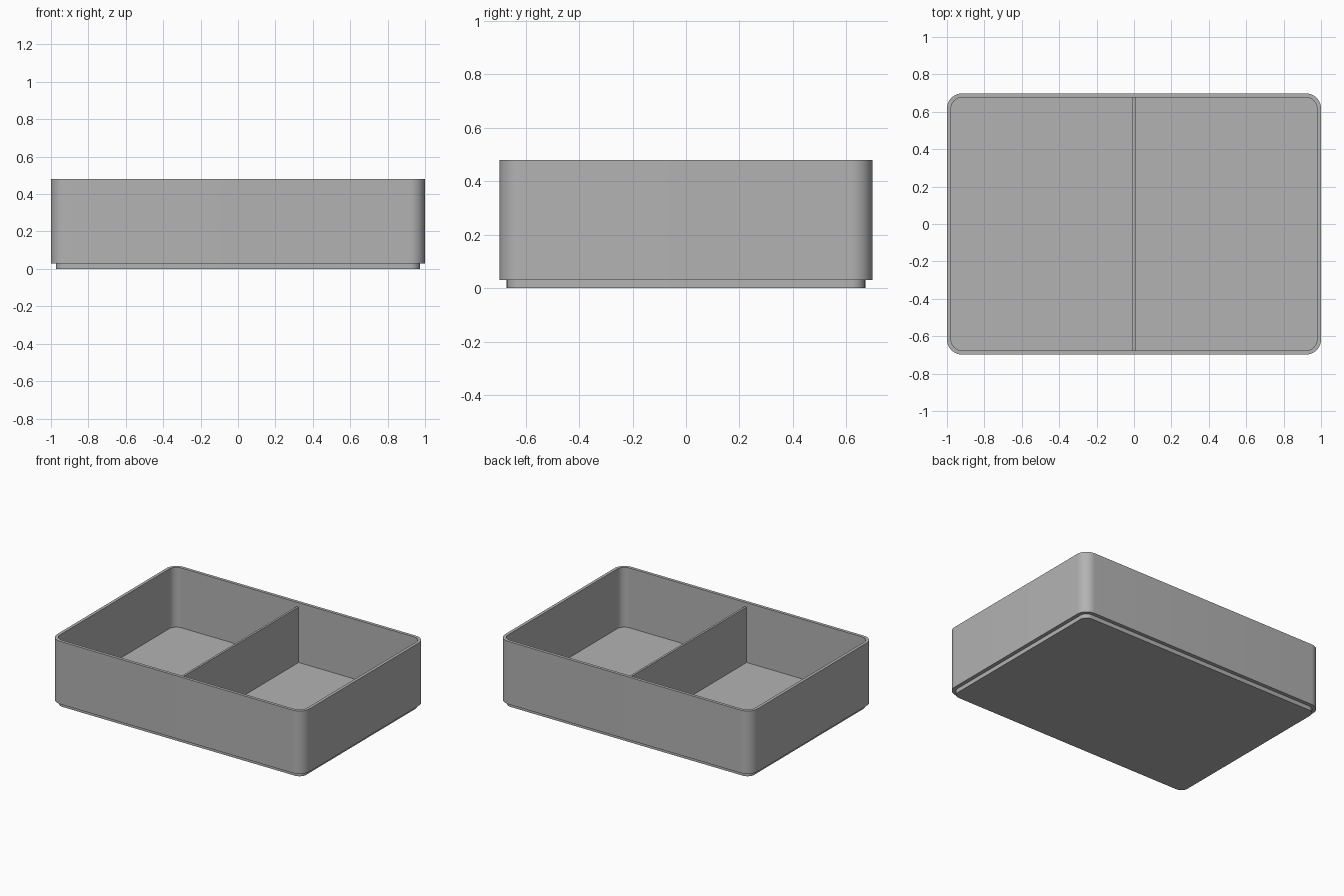
import bpy, bmesh, math

cube = bpy.data.objects.get("Cube")
if cube:
    bpy.data.objects.remove(cube, do_unlink=True)

HALF_X, HALF_Y, HEIGHT, RADIUS = 1.0, 0.698, 0.48, 0.08
WALL, FOOT_INSET, FOOT_HEIGHT = 0.022, 0.027, 0.03
FLOOR = 0.052
CORNER_STEPS = 12

grey = bpy.data.materials.new("plain grey")
grey.use_nodes = True
colour = (0.45, 0.45, 0.45, 1)
grey.diffuse_color = colour
grey.node_tree.nodes["Principled BSDF"].inputs["Base Color"].default_value = colour


def rounded_loop(bm, inset, z):
    """Ring of vertices around a rounded rectangle."""
    r = RADIUS - inset
    cx, cy = HALF_X - RADIUS, HALF_Y - RADIUS
    ring = []
    for quarter, (sx, sy) in enumerate([(1, 1), (-1, 1), (-1, -1), (1, -1)]):
        for i in range(CORNER_STEPS + 1):
            a = math.pi / 2 * (quarter + i / CORNER_STEPS)
            ring.append(bm.verts.new((sx * cx + r * math.cos(a),
                                      sy * cy + r * math.sin(a), z)))
    return ring


def finish(bm, name):
    bmesh.ops.recalc_face_normals(bm, faces=bm.faces)
    mesh = bpy.data.meshes.new(name)
    bm.to_mesh(mesh)
    bm.free()
    mesh.materials.append(grey)
    obj = bpy.data.objects.new(name, mesh)
    bpy.context.collection.objects.link(obj)
    return obj


# Tray: foot, stepped outer wall, rim, inner wall and floor in one shell
bm = bmesh.new()
profile = [(FOOT_INSET, 0), (FOOT_INSET, FOOT_HEIGHT), (0, FOOT_HEIGHT),
           (0, HEIGHT), (WALL, HEIGHT), (WALL, FLOOR)]
rings = [rounded_loop(bm, inset, z) for inset, z in profile]
for low, high in zip(rings, rings[1:]):
    for i in range(len(low)):
        j = (i + 1) % len(low)
        bm.faces.new((low[i], low[j], high[j], high[i]))
bm.faces.new(rings[0])
bm.faces.new(rings[-1])
tray = finish(bm, "tray")
bpy.context.view_layer.objects.active = tray
tray.select_set(True)
bpy.ops.object.shade_smooth_by_angle(angle=math.radians(30))

# Divider: thin wall stopping below the rim so a foot can stack on it
bm = bmesh.new()
bmesh.ops.create_cube(bm, size=1)
top = HEIGHT - FOOT_HEIGHT
bmesh.ops.scale(bm, vec=(0.015, 2 * (HALF_Y - WALL) + 0.004, top - FLOOR + 0.004),
                verts=bm.verts)
bmesh.ops.translate(bm, vec=(0, 0, (top + FLOOR - 0.004) / 2), verts=bm.verts)
finish(bm, "divider")
